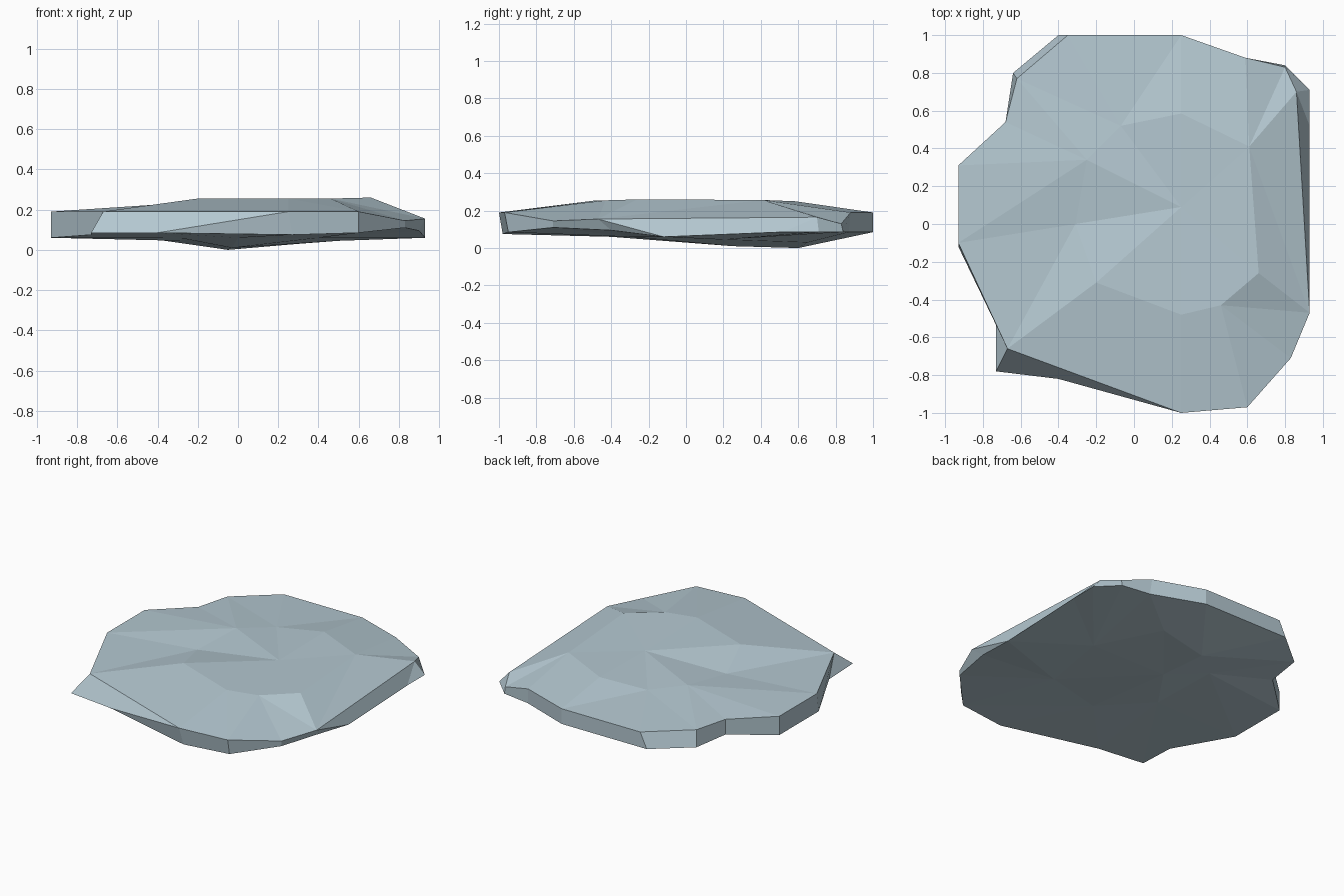
import bpy, bmesh, math

if "Cube" in bpy.data.objects:
    bpy.data.objects.remove(bpy.data.objects["Cube"])

# Rim stations, counter-clockwise from the front: upper point, lower point
RIM = [
    (.25, -1, .19, .27, -.98, .075), (.6, -.97, .19, .6, -.95, .085),
    (.83, -.71, .145, .83, -.71, .11), (.93, -.47, .155, .9, -.4, .095),
    (.93, -.47, .155, .93, -.12, .06), (.86, .7, .165, .93, .52, .086),
    (.86, .7, .165, .93, .71, .086), (.8, .83, .13, .8, .84, .086),
    (.59, .88, .19, .6, .87, .085), (.25, 1, .19, .25, 1, .085),
    (-.35, 1, .19, -.4, 1, .085), (-.62, .77, .19, -.64, .8, .085),
    (-.68, .54, .19, -.68, .54, .085), (-.93, .31, .19, -.93, .31, .06),
    (-.93, -.1, .19, -.93, -.12, .06), (-.67, -.66, .19, -.73, -.52, .075),
    (-.67, -.66, .19, -.73, -.78, .085), (.25, -1, .19, -.4, -.82, .085),
]
# Raised ring and shallow dimple on top, sagging ring below
TOP_RING = [(.25, .585, .25), (.61, .41, .257), (.66, -.26, .26), (.46, -.43, .255),
            (.25, -.48, .255), (-.2, -.31, .255), (-.31, 0, .2), (-.25, .34, .235),
            (-.07, .52, .222)]
TOP_CENTRE = (.25, .09, .243)
LOW_RING = [(-.05, .6, 0), (.3, .65, .03), (.5, .2, .045), (.4, -.3, .06), (0, -.4, .06),
            (-.28, -.1, .058), (-.28, .4, .045), (-.05, .25, .01)][:7]
LOW_CENTRE = (-.03, .25, .01)

bm = bmesh.new()
cache = {}


def vert(p):
    if p not in cache:
        cache[p] = bm.verts.new(p)
    return cache[p]


def face(*pts):
    unique = list(dict.fromkeys(pts))
    if len(unique) > 2:
        bm.faces.new([vert(p) for p in unique])


def cap(rim, ring, centre):
    """Stitch the rim to an inner ring by angle, then fan to the centre."""
    def ordered(pts):
        data = sorted((math.atan2(p[1] - .1, p[0] - .1), p) for p in set(pts))
        return data + [(data[0][0] + math.tau, data[0][1])]
    a, b = ordered(rim), ordered(ring)
    i = j = 0
    while i < len(a) - 1 or j < len(b) - 1:
        if j == len(b) - 1 or (i < len(a) - 1 and a[i + 1][0] <= b[j + 1][0]):
            face(a[i][1], a[i + 1][1], b[j][1])
            i += 1
        else:
            face(a[i][1], b[j + 1][1], b[j][1])
            j += 1
    for p, q in zip(b, b[1:]):
        face(p[1], q[1], centre)


# Side wall, top and underside
for s, t in zip(RIM, RIM[1:] + RIM[:1]):
    face(s[3:], t[3:], t[:3], s[:3])
cap([s[:3] for s in RIM], TOP_RING, TOP_CENTRE)
cap([s[3:] for s in RIM], LOW_RING, LOW_CENTRE)
bmesh.ops.recalc_face_normals(bm, faces=bm.faces)

mesh = bpy.data.meshes.new("stone_slab")
bm.to_mesh(mesh)
bm.free()
slab = bpy.data.objects.new("stone_slab", mesh)
bpy.context.collection.objects.link(slab)

# Single pale stone colour
stone = bpy.data.materials.new("pale_blue_grey_stone")
stone.diffuse_color = (.46, .58, .64, 1)
stone.use_nodes = True
stone.node_tree.nodes["Principled BSDF"].inputs["Base Color"].default_value = stone.diffuse_color
mesh.materials.append(stone)
